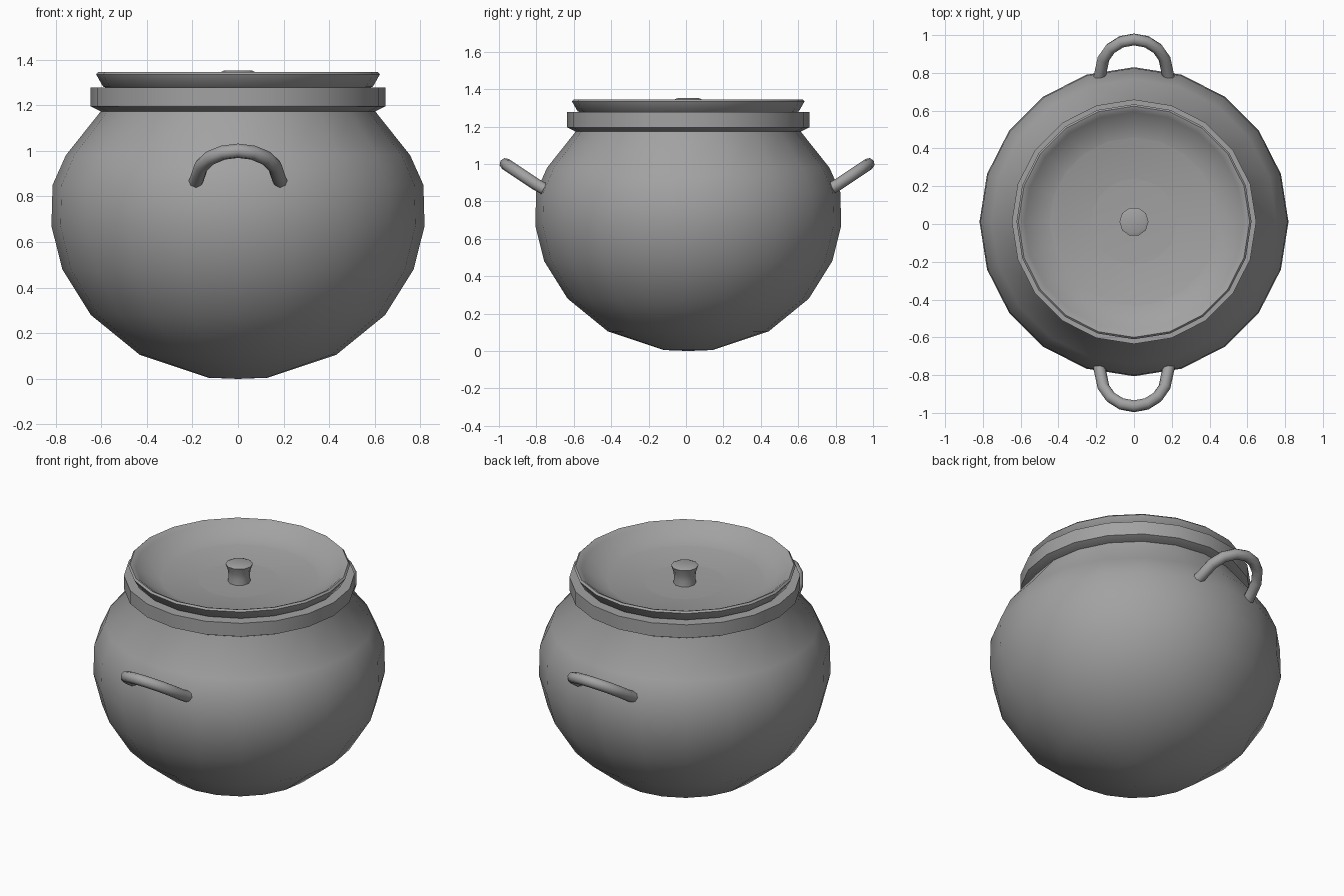
import bpy, bmesh, math
from mathutils import Vector

if "Cube" in bpy.data.objects:
    bpy.data.objects.remove(bpy.data.objects["Cube"])

CY = 0.012  # centre of the round parts along y

iron = bpy.data.materials.new("iron grey")
iron.diffuse_color = (0.36, 0.36, 0.36, 1)
iron.use_nodes = True
iron.node_tree.nodes["Principled BSDF"].inputs["Base Color"].default_value = iron.diffuse_color


def finish(name, bm, angle):
    bmesh.ops.recalc_face_normals(bm, faces=bm.faces)
    me = bpy.data.meshes.new(name)
    bm.to_mesh(me)
    bm.free()
    me.materials.append(iron)
    ob = bpy.data.objects.new(name, me)
    bpy.context.collection.objects.link(ob)
    bpy.ops.object.select_all(action='DESELECT')
    ob.select_set(True)
    bpy.context.view_layer.objects.active = ob
    bpy.ops.object.shade_smooth_by_angle(angle=math.radians(angle))
    return ob


def lathe(name, profile, sides, closed=False, angle=35):
    """Spin (radius, height) points around the vertical axis."""
    bm = bmesh.new()
    rings = []
    for r, z in profile:
        n = 1 if r == 0 else sides
        rings.append([bm.verts.new((r * math.cos(2 * math.pi * i / sides),
                                    CY + r * math.sin(2 * math.pi * i / sides), z))
                      for i in range(n)])
    pairs = list(zip(rings, rings[1:]))
    if closed:
        pairs.append((rings[-1], rings[0]))
    for a, b in pairs:
        for i in range(sides):
            j = (i + 1) % sides
            loop = [a[i % len(a)], a[j % len(a)], b[j % len(b)], b[i % len(b)]]
            bm.faces.new(list(dict.fromkeys(loop)))
    return finish(name, bm, angle)


def handle(name, side):
    """Tilted arched tube; side is -1 for the front, 1 for the back."""
    bm = bmesh.new()
    root, tip = Vector((0, 0.80, 0.89)), Vector((0, 0.965, 1.0))
    rise = tip - root
    out = rise.normalized()
    binormal = Vector((1, 0, 0)).cross(out)
    path = [Vector((0.185, 0.755, 0.865))]
    path += [Vector((0.175 * math.cos(t), 0, 0)) + root + rise * math.sin(t)
             for t in (math.pi * k / 8 for k in range(9))]
    path.append(Vector((-0.185, 0.755, 0.865)))
    rings = []
    for k, p in enumerate(path):
        d = (path[min(k + 1, len(path) - 1)] - path[max(k - 1, 0)]).normalized()
        u = d.cross(binormal).normalized()
        ring = []
        for i in range(8):
            a = 2 * math.pi * i / 8
            q = p + 0.032 * (u * math.cos(a) + binormal * math.sin(a))
            ring.append(bm.verts.new((q.x, side * q.y + CY * (side > 0), q.z)))
        rings.append(ring)
    for a, b in zip(rings, rings[1:]):
        for i in range(8):
            j = (i + 1) % 8
            bm.faces.new((a[i], a[j], b[j], b[i]))
    bm.faces.new(rings[0])
    bm.faces.new(rings[-1])
    return finish(name, bm, 50)


# Round belly with a narrowing shoulder
lathe("pot_body", [(0, 0), (0.13, 0.005), (0.43, 0.105), (0.645, 0.28), (0.77, 0.48),
                   (0.818, 0.67), (0.813, 0.85), (0.755, 0.98), (0.6, 1.175), (0.6, 1.2)], 20, angle=50)

# Flat-sided collar around the mouth
lathe("rim", [(0.6, 1.172), (0.647, 1.195), (0.647, 1.277), (0.56, 1.277), (0.56, 1.172)],
      20, closed=True, angle=30)

# Dished lid with a raised lip
lathe("lid", [(0, 1.225), (0.55, 1.265), (0.592, 1.282), (0.622, 1.335), (0.612, 1.345),
              (0.597, 1.34), (0.58, 1.325), (0.52, 1.285), (0.44, 1.255), (0.3, 1.243), (0, 1.237)],
      20, angle=50)

# Small flared knob
lathe("lid_knob", [(0.065, 1.225), (0.06, 1.27), (0.063, 1.305), (0.077, 1.345), (0.06, 1.352),
                   (0, 1.348)], 10, angle=50)

# Side handles
handle("front_handle", -1)
handle("back_handle", 1)
